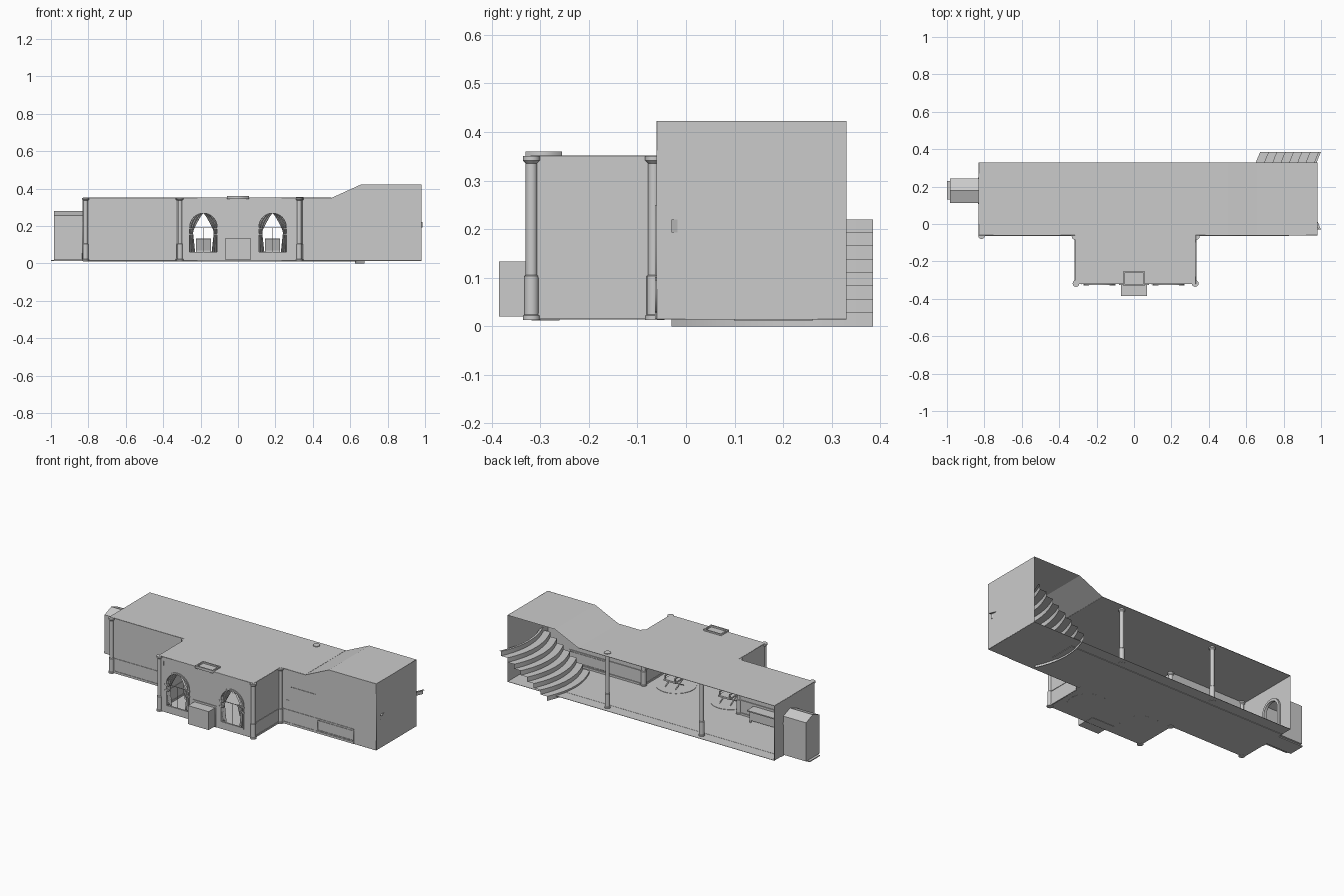
import bpy, bmesh, math
from mathutils import Matrix, Vector

if "Cube" in bpy.data.objects:
    bpy.data.objects.remove(bpy.data.objects["Cube"])

AX = {'xy': Matrix.Identity(4),
      'xz': Matrix(((1, 0, 0, 0), (0, 0, -1, 0), (0, 1, 0, 0), (0, 0, 0, 1))),
      'yz': Matrix(((0, 0, 1, 0), (1, 0, 0, 0), (0, 1, 0, 0), (0, 0, 0, 1)))}


def mesh(name, verts, faces, smooth=False):
    me = bpy.data.meshes.new(name)
    me.from_pydata([tuple(v) for v in verts], [], faces)
    me.update()
    ob = bpy.data.objects.new(name, me)
    bpy.context.collection.objects.link(ob)
    if smooth:
        bpy.ops.object.select_all(action='DESELECT')
        ob.select_set(True)
        bpy.context.view_layer.objects.active = ob
        bpy.ops.object.shade_smooth_by_angle(angle=math.radians(40))
    return ob


def box(name, x0, x1, y0, y1, z0, z1, skip=()):
    v = [(x, y, z) for x in (x0, x1) for y in (y0, y1) for z in (z0, z1)]
    f = {'x0': (0, 1, 3, 2), 'x1': (4, 6, 7, 5), 'y0': (0, 4, 5, 1),
         'y1': (2, 3, 7, 6), 'z0': (0, 2, 6, 4), 'z1': (1, 5, 7, 3)}
    return mesh(name, v, [f[k] for k in f if k not in skip])


def plate(name, loops, plane, pos, half=0.001):
    """Flat sheet with holes, from closed outlines in a plane."""
    cu = bpy.data.curves.new(name, 'CURVE')
    cu.dimensions, cu.fill_mode, cu.extrude = '2D', 'BOTH', half
    for lp in loops:
        sp = cu.splines.new('POLY')
        sp.points.add(len(lp) - 1)
        for p, c in zip(sp.points, lp):
            p.co = (c[0], c[1], 0, 1)
        sp.use_cyclic_u = True
    tmp = bpy.data.objects.new(name + "_outline", cu)
    bpy.context.collection.objects.link(tmp)
    bpy.context.view_layer.update()
    me = bpy.data.meshes.new_from_object(tmp.evaluated_get(bpy.context.evaluated_depsgraph_get()))
    bpy.data.objects.remove(tmp)
    off = {'xy': (0, 0, pos), 'xz': (0, pos, 0), 'yz': (pos, 0, 0)}[plane]
    me.transform(Matrix.Translation(off) @ AX[plane])
    me.name = name
    ob = bpy.data.objects.new(name, me)
    bpy.context.collection.objects.link(ob)
    return ob


def rect(a, b, c, d):
    return [(a, c), (b, c), (b, d), (a, d)]


def arch(c, w, z0, spring, n=16):
    return [(c - w, z0), (c + w, z0)] + [(c + w * math.cos(math.pi * i / n), spring + w * math.sin(math.pi * i / n))
                                         for i in range(n + 1)]


def lathe(name, x, y, prof, n=16):
    v = [(x + r * math.cos(2 * math.pi * i / n), y + r * math.sin(2 * math.pi * i / n), z)
         for r, z in prof for i in range(n)]
    f = [(k * n + i, k * n + (i + 1) % n, (k + 1) * n + (i + 1) % n, (k + 1) * n + i)
         for k in range(len(prof) - 1) for i in range(n)]
    f += [tuple(reversed(range(n))), tuple(range(len(v) - n, len(v)))]
    return mesh(name, v, f, True)


Z0, ZR = 0.015, 0.35
# floor and roof of the hall and bay (T-shaped), with the raised roof on the right
tee = [(-.83, .33), (-.83, -.06), (-.315, -.06), (-.315, -.32), (.33, -.32), (.33, -.06)]
plate("floor", [tee + [(.98, -.06), (.98, .33)]], 'xy', Z0)
plate("flat_roof", [tee + [(.5, -.06), (.5, .33)]], 'xy', ZR)
rp = [(.5, ZR), (.66, .423), (.98, .423)]
mesh("raised_roof", [(x, y, z) for x, z in rp for y in (-.06, .33)], [(0, 2, 3, 1), (2, 4, 5, 3)])

# walls
plate("front_wall_right", [[(.33, Z0), (.98, Z0), (.98, .423), (.66, .423), (.5, ZR), (.33, ZR)]], 'xz', -.06)
plate("front_wall_left", [rect(-.83, -.315, Z0, ZR)], 'xz', -.06)
plate("right_wall", [rect(-.06, .33, Z0, .423)], 'yz', .98)
plate("left_wall", [rect(-.06, .33, Z0, ZR), arch(.178, .055, Z0 + .002, .195)], 'yz', -.83)
for x in (-.315, .33):
    plate("bay_side_wall", [rect(-.32, -.06, Z0, ZR)], 'yz', x)
plate("bay_front_wall", [rect(-.315, .33, Z0, ZR), arch(-.185, .075, .06, .195),
                         arch(.185, .075, .06, .195), rect(-.06, .06, .022, .125)], 'xz', -.32)

# alcove behind the left archway, with a gabled roof
gp = [(.113, .018), (.113, .255), (.178, .28), (.243, .255), (.243, .018)]
n = len(gp)
mesh("alcove", [(x, y, z) for x in (-.985, -.83) for y, z in gp],
     [(i, (i + 1) % n, n + (i + 1) % n, n + i) for i in range(n)] + [tuple(range(n))])
plate("archway_trim", [arch(.178, .07, Z0, .195), arch(.178, .055, Z0 + .003, .195)], 'yz', -.825, .008)
box("alcove_sill", -1, -.83, .13, .23, .012, .018)

# columns: wall corners and two free-standing ones on the open side
prof = [(.018, .013), (.018, .022), (.015, .024), (.015, .103), (.012, .106), (.012, .335), (.018, .341), (.018, .35)]
for x, y in [(-.31, -.318), (.327, -.318), (-.315, -.066), (.333, -.066), (-.815, -.062),
             (-.31, .29), (.33, .29)]:
    lathe("column", x, y, prof)
lathe("column_cap", .33, .29, [(.02, .35), (.02, .355)])

# arched windows with trim, bars and draped curtains
for c in (-.185, .185):
    plate("window_trim", [arch(c, .082, .053, .195), arch(c, .073, .062, .195)], 'xz', -.322, .005)
    box("window_transom", c - .073, c + .073, -.323, -.32, .188, .191)
    box("window_mullion", c - .001, c + .001, -.323, -.32, .062, .19)
    for s in (-1, 1):
        for z in (.155, .187):
            box("window_block", c + s * .07 - .015, c + s * .07 + .015, -.328, -.318, z - .004, z + .004)
        R, K, v = 14, 12, []
        for i in range(R + 1):
            z = .06 + .208 * i / R
            outer = .074 if z < .195 else math.sqrt(max(.075 ** 2 - (z - .195) ** 2, 1e-6))
            inner = .056 - .012 * (.17 - z) / .11 if z < .17 else .056 * (1 - (z - .17) / .098) ** .8
            inner = min(max(inner, .001), outer)
            for k in range(K + 1):
                u = k / K
                v.append((c + s * (outer + (inner - outer) * u), -.312 + .004 * math.sin(u * 6 * math.pi), z))
        w = K + 1
        mesh("curtain", v, [(i * w + k, i * w + k + 1, (i + 1) * w + k + 1, (i + 1) * w + k)
                            for i in range(R) for k in range(K)], True)
    # round rug and lounge chair in front of each window
    lathe("round_rug", c, -.17, [(.115, .0135), (.115, .018)], 32)
    for s in (-1, 1):
        sx = c + s * .035
        for a, b in ((-.04, .04), (.04, -.04)):
            mesh("chair_leg", [(sx + dx, -.15 + y + dy, z) for y, z in ((a, .018), (b, .06))
                               for dx, dy in ((-.003, -.004), (.003, -.004), (.003, .004), (-.003, .004))],
                 [(0, 1, 5, 4), (1, 2, 6, 5), (2, 3, 7, 6), (3, 0, 4, 7), (0, 3, 2, 1), (4, 5, 6, 7)])
        box("chair_arm", sx - .004, sx + .004, -.195, -.11, .085, .09)
        box("chair_arm_post", sx - .003, sx + .003, -.115, -.109, .06, .085)
    box("chair_seat", c - .04, c + .04, -.195, -.105, .058, .068)
    back = box("chair_back", c - .04, c + .04, -.004, .004, 0, .07)
    back.data.transform(Matrix.Translation((0, -.19, .065)) @ Matrix.Rotation(.3, 4, 'X'))

# fireplace: firebox outside the wall, surround and hearth inside
box("firebox", -.07, .07, -.385, -.32, .02, .133, ('y1',))
plate("fireplace_surround", [rect(-.075, .075, .016, .138), rect(-.058, .058, .02, .122)], 'xz', -.318, .006)
box("mantel_shelf", -.08, .08, -.325, -.29, .138, .145)
box("hearth", -.075, .075, -.318, -.26, .012, .02)
# shallow frame above the fireplace that breaks through the roof
plate("ceiling_frame", [rect(-.06, .06, -.33, -.255), rect(-.052, .052, -.322, -.263)], 'xy', .352, .008)

# curved staircase rising toward the right
N, M, v = 8, 16, []
steps = []
for i in range(N):
    x = .675 + .0445 * i
    steps += [(x, .0275 * i), (x, .0275 * (i + 1))]
steps.append((1.0, .22))
steps = [(min(x, 1.0), z) for x, z in steps]
for j in range(M + 1):
    t = 2 * j / M - 1
    v += [(x - .05 * (1 - t * t), .1775 + .2075 * t, z) for x, z in steps]
w = len(steps)
mesh("curved_stairs", v, [(j * w + k, (j + 1) * w + k, (j + 1) * w + k + 1, j * w + k + 1)
                          for j in range(M) for k in range(w - 1)], True)

# runner carpet along the hall
box("hall_runner", -.83, .66, .10, .26, .011, .017)

# baseboards, dado rails and panels on the front walls
for x0, x1 in ((-.83, -.33), (.35, .83)):
    for z0, z1 in ((.015, .028), (.1, .106)):
        box("wall_rail", x0, x1, -.064, -.054, z0, z1)
for x in (-.315, .33):
    for z0, z1 in ((.015, .026), (.1, .105)):
        box("bay_rail", x - .004, x + .004, -.305, -.075, z0, z1)
plate("door_frame", [rect(.4, .57, .016, .25), rect(.407, .563, .018, .243)], 'xz', -.06, .004)
plate("wall_panel", [rect(.58, .83, .03, .095), rect(.586, .824, .036, .089)], 'xz', -.06, .004)
plate("switch_plate", [rect(.37, .39, .14, .165)], 'xz', -.06, .004)
for x in (-.28, .095):
    box("hook", x - .002, x + .002, -.323, -.315, .27 if x < -.3 else .3, .325)
for y in (-.255, -.115):
    for x in (-.315, .33):
        box("side_hook", x - .003, x + .003, y - .001, y + .001, .305, .328)

# sideboard against the left front wall
box("sideboard_top", -.7, -.42, -.055, .01, .085, .092)
box("sideboard_body", -.69, -.43, -.052, .0, .03, .085)
for x in (-.685, -.435):
    for y in (-.048, -.004):
        box("sideboard_leg", x - .005, x + .005, y - .004, y + .004, .015, .03)
